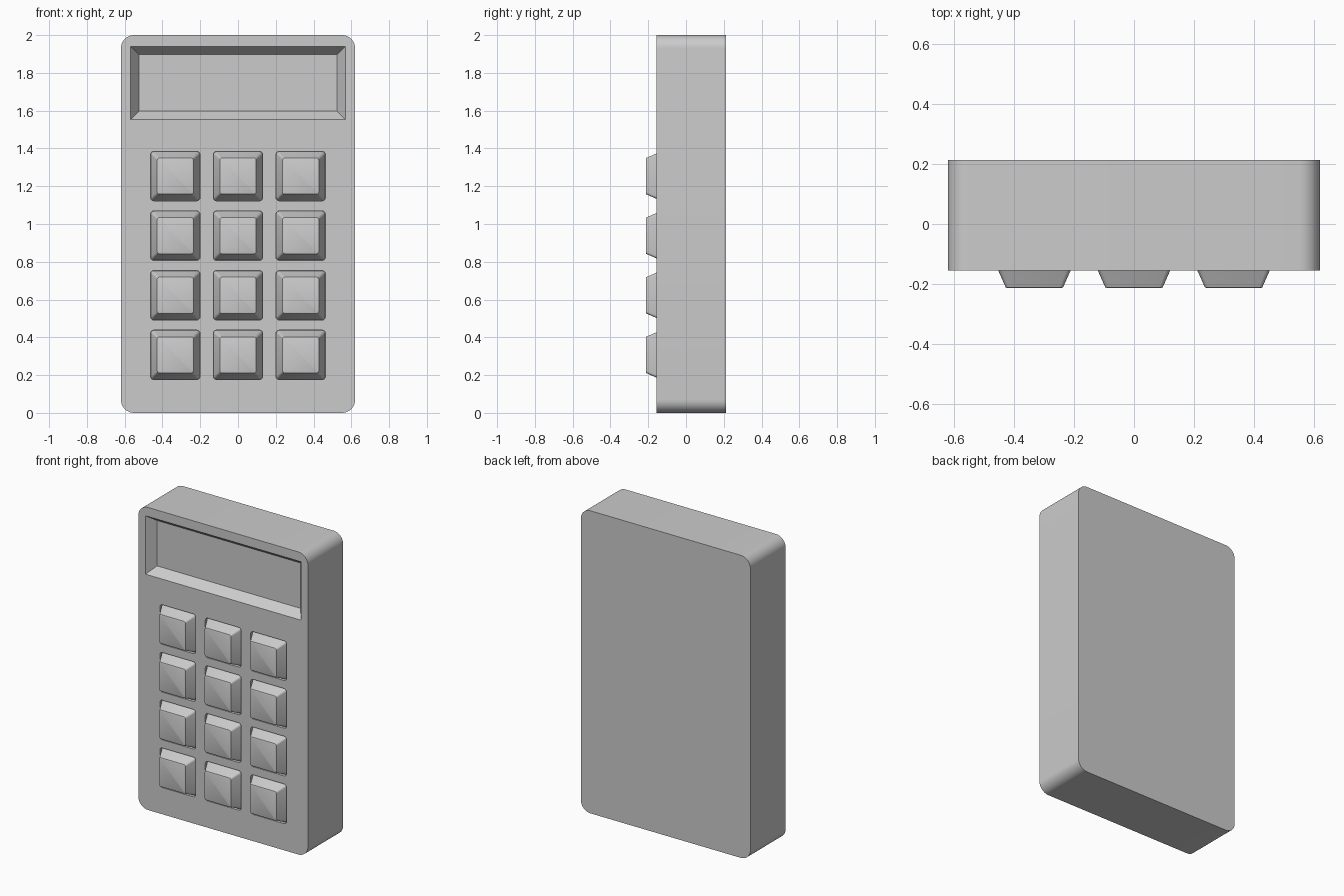
import bpy, bmesh
from math import sin, cos, pi

if "Cube" in bpy.data.objects:
    bpy.data.objects.remove(bpy.data.objects["Cube"])

FRONT, BACK = -0.155, 0.213
COLS = [-0.332, 0.0, 0.332]
ROWS = [0.307 + 0.3155 * i for i in range(4)]


def ring(bm, cx, cz, hw, hh, r, y, segs):
    """Rounded rectangle in the xz plane at depth y."""
    pts = []
    for k, (sx, sz) in enumerate([(1, 1), (-1, 1), (-1, -1), (1, -1)]):
        for i in range(segs + 1 if r else 1):
            a = (k + (i / segs if r else 0)) * pi / 2
            pts.append(bm.verts.new((cx + sx * (hw - r) + r * cos(a), y,
                                     cz + sz * (hh - r) + r * sin(a))))
    return pts


def loft(bm, cx, cz, sections, segs=4):
    """Closed solid through sections of (half width, half height, radius, y)."""
    rings = [ring(bm, cx, cz, *s, segs) for s in sections]
    n = len(rings[0])
    for a, b in zip(rings, rings[1:]):
        for i in range(n):
            j = (i + 1) % n
            bm.faces.new((a[i], a[j], b[j], b[i]))
    bm.faces.new(rings[0])
    bm.faces.new(rings[-1])


def finish(name, bm):
    bmesh.ops.recalc_face_normals(bm, faces=bm.faces[:])
    me = bpy.data.meshes.new(name)
    bm.to_mesh(me)
    bm.free()
    ob = bpy.data.objects.new(name, me)
    bpy.context.collection.objects.link(ob)
    return ob


def activate(ob):
    bpy.ops.object.select_all(action='DESELECT')
    ob.select_set(True)
    bpy.context.view_layer.objects.active = ob


def smooth(ob):
    activate(ob)
    bpy.ops.object.shade_smooth_by_angle(angle=0.5)


# Case: rounded slab
bm = bmesh.new()
loft(bm, 0, 1, [(0.62, 1.0, 0.07, FRONT), (0.62, 1.0, 0.07, BACK)], 10)
case = finish("case", bm)

# Cutter for the sloped display recess (extended forward along its slope)
bm = bmesh.new()
loft(bm, 0, 1.747, [(0.611, 0.236, 0, FRONT - 0.06), (0.525, 0.15, 0, FRONT + 0.06)])
display_cutter = finish("display_cutter", bm)

# Cutter for the shallow key pockets
bm = bmesh.new()
for x in COLS:
    for z in ROWS:
        loft(bm, x, z, [(0.131, 0.131, 0.018, FRONT - 0.05),
                        (0.131, 0.131, 0.018, FRONT + 0.02)])
pocket_cutter = finish("pocket_cutter", bm)

for cutter in (display_cutter, pocket_cutter):
    activate(case)
    mod = case.modifiers.new("cut", 'BOOLEAN')
    mod.operation, mod.solver, mod.object = 'DIFFERENCE', 'EXACT', cutter
    bpy.ops.object.modifier_apply(modifier=mod.name)
    bpy.data.objects.remove(cutter)
smooth(case)

# Keys: tapered caps sitting in the pockets
for r, z in enumerate(ROWS):
    for c, x in enumerate(COLS):
        bm = bmesh.new()
        loft(bm, x, z, [(0.130, 0.130, 0.016, FRONT + 0.021),
                        (0.098, 0.098, 0.012, -0.206),
                        (0.096, 0.096, 0.012, -0.211),
                        (0.091, 0.091, 0.010, -0.213)])
        smooth(finish(f"key_{r + 1}_{c + 1}", bm))
